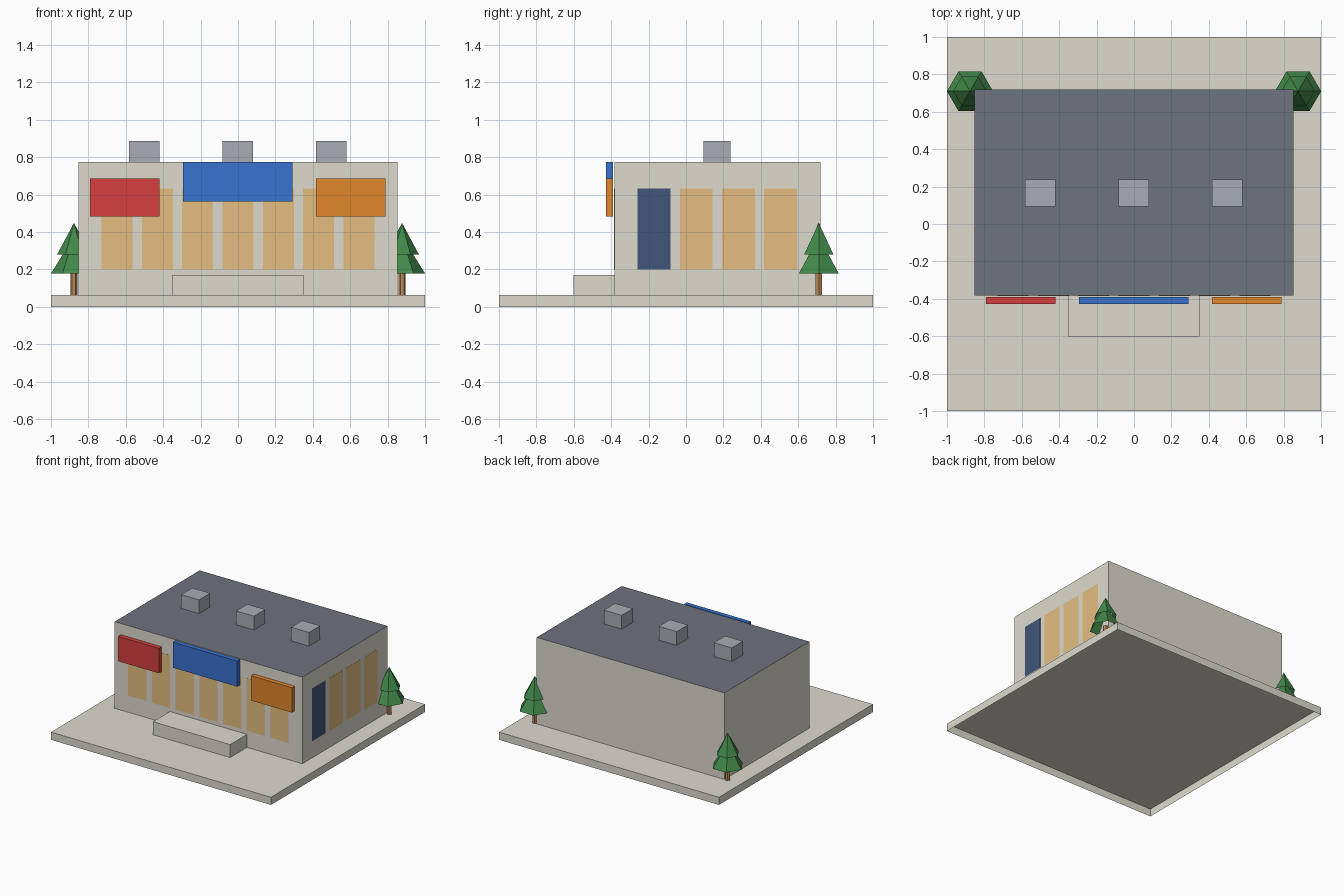
import bpy
import bmesh
from math import atan2
from mathutils import Matrix, Vector

cube = bpy.data.objects.get("Cube")
if cube:
    bpy.data.objects.remove(cube, do_unlink=True)


def material(name, rgb):
    """Flat material from 0-255 sRGB values, stored linear."""
    linear = [((c / 255 + 0.055) / 1.055) ** 2.4 for c in rgb]
    mat = bpy.data.materials.new(name)
    mat.use_nodes = True
    mat.diffuse_color = (*linear, 1)
    mat.node_tree.nodes["Principled BSDF"].inputs["Base Color"].default_value = (*linear, 1)
    return mat


concrete = material("concrete", (222, 219, 206))
roofing = material("slate roofing", (111, 115, 126))
metal = material("vent metal", (169, 174, 181))
red = material("sign red", (214, 64, 64))
blue = material("sign blue", (56, 114, 208))
orange = material("sign orange", (226, 136, 44))
glass = material("warm window", (228, 190, 128))
navy = material("navy door", (64, 86, 121))
leaf = material("foliage green", (66, 136, 74))
bark = material("trunk brown", (184, 136, 88))


def finish(name, bm, *mats):
    """Make an object of the mesh, leaving its underside open."""
    bm.normal_update()
    below = [f for f in bm.faces if f.normal.z < -0.9]
    bmesh.ops.delete(bm, geom=below, context="FACES_ONLY")
    mesh = bpy.data.meshes.new(name)
    bm.to_mesh(mesh)
    bm.free()
    for mat in mats:
        mesh.materials.append(mat)
    obj = bpy.data.objects.new(name, mesh)
    bpy.context.collection.objects.link(obj)
    return obj


def box(name, xs, ys, zs, *mats):
    """Box between the given limits on each axis."""
    lo, hi = Vector((xs[0], ys[0], zs[0])), Vector((xs[1], ys[1], zs[1]))
    bm = bmesh.new()
    bmesh.ops.create_cube(bm, size=1, matrix=Matrix.Translation((lo + hi) / 2)
                          @ Matrix.Diagonal((*(hi - lo), 1)))
    return finish(name, bm, *mats)


def cone(name, x, y, zs, r_base, r_top, mat):
    """Six-sided cone with a base corner pointing along x."""
    bm = bmesh.new()
    bmesh.ops.create_cone(bm, cap_ends=True, segments=6, radius1=r_base, radius2=r_top,
                          depth=zs[1] - zs[0])
    corner = min(bm.verts, key=lambda v: v.co.z).co
    turn = -atan2(corner.y, corner.x)
    bm.transform(Matrix.Translation((x, y, sum(zs) / 2)) @ Matrix.Rotation(turn, 4, "Z"))
    return finish(name, bm, mat)


GROUND, ROOF = 0.063, 0.774
FRONT, SIDE, BACK = -0.383, 0.853, 0.72
OPENING = (0.2, 0.632)
PLATE = 0.001

# Ground slab, entrance step and main building
box("ground_slab", (-1, 1), (-1, 1), (0, GROUND), concrete)
box("entrance_step", (-0.352, 0.35), (-0.602, FRONT), (GROUND, 0.17), concrete)
building = box("building", (-SIDE, SIDE), (FRONT, BACK), (GROUND, ROOF), concrete, roofing)
for face in building.data.polygons:
    face.material_index = int(face.normal.z > 0.5)

# Rooftop vents
for i, x in enumerate((-0.5, 0, 0.5)):
    box(f"roof_vent_{i + 1}", (x - 0.082, x + 0.08), (0.093, 0.238), (ROOF, 0.887), metal)

# Front windows
for i in range(7):
    x = (i - 3) * 0.2155
    box(f"front_window_{i + 1}", (x - 0.083, x + 0.083), (FRONT - PLATE, FRONT), OPENING, glass)

# Door and windows on the left side
for i in range(4):
    y = -0.17 + i * 0.225
    box(f"side_window_{i}" if i else "side_door", (SIDE, SIDE + PLATE),
        (y - 0.088, y + 0.088), OPENING, glass if i else navy)

# Sign boards standing just off the front wall
for name, xs, zs, mat in (("red_sign", (-0.79, -0.42), (0.483, 0.687), red),
                          ("blue_sign", (-0.293, 0.292), (0.563, 0.773), blue),
                          ("orange_sign", (0.418, 0.788), (0.483, 0.687), orange)):
    box(name, xs, (-0.427, -0.391), zs, mat)

# Trees at the back corners
for side, x in (("right", -0.877), ("left", 0.877)):
    cone(f"{side}_tree_trunk", x, 0.71, (GROUND, 0.2), 0.019, 0.019, bark)
    cone(f"{side}_tree_lower", x, 0.71, (0.178, 0.375), 0.123, 0, leaf)
    cone(f"{side}_tree_upper", x, 0.71, (0.28, 0.448), 0.09, 0, leaf)
